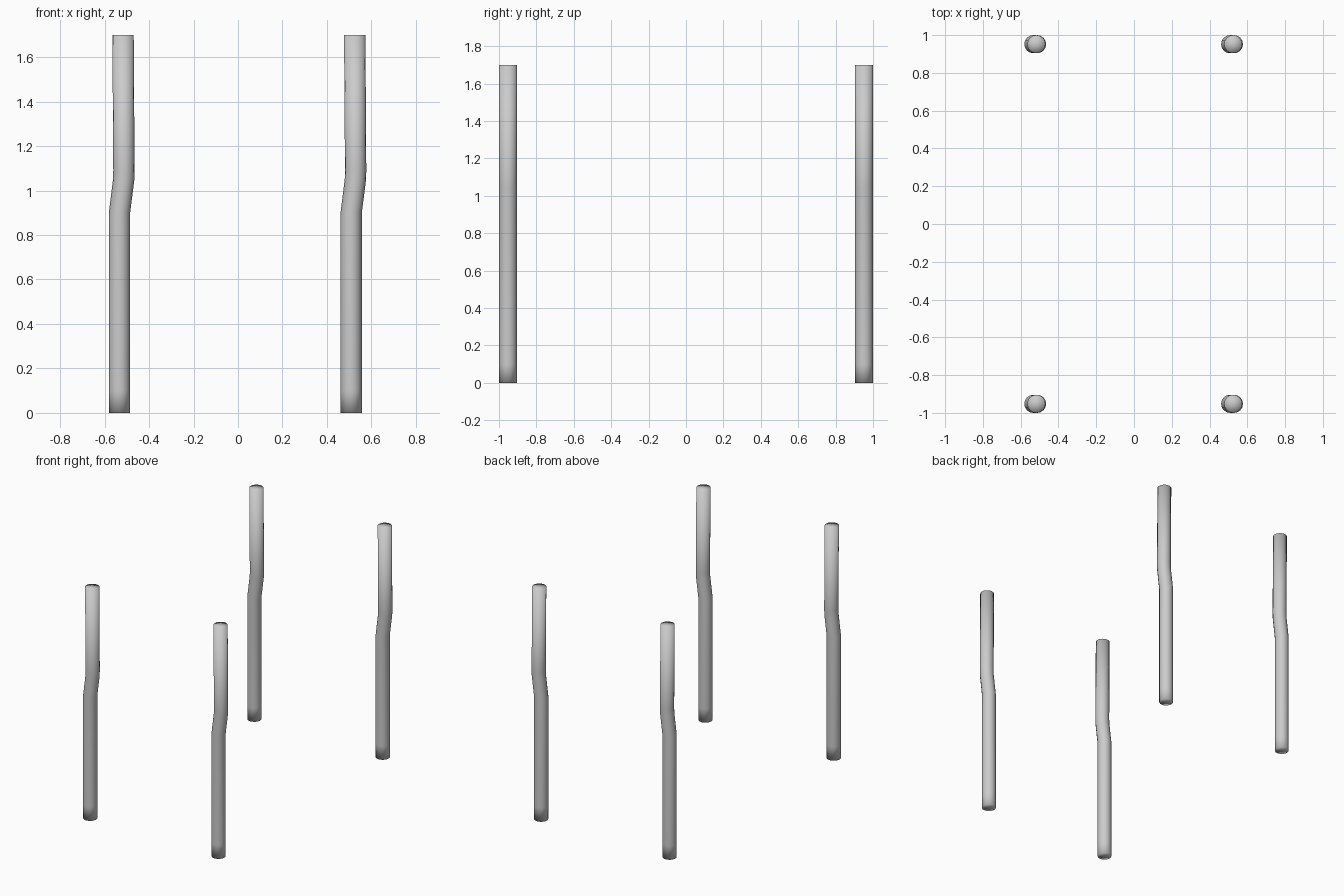
import bpy, bmesh, math

default = bpy.data.objects.get("Cube")
if default:
    bpy.data.objects.remove(default)

SIDES = 16
RADIUS = 0.048
HALF_X = 0.521
HALF_Y = 0.952

# Centre line of one post: (sideways offset, height)
PATH = [(-0.012, 0), (-0.012, 0.1), (-0.012, 0.9),
        (0.007, 1.05), (0.008, 1.09), (0.004, 1.7)]


def make_post(name, x, y):
    bm = bmesh.new()
    rings = []
    for dx, z in PATH:
        ring = []
        for i in range(SIDES):
            a = math.tau * i / SIDES
            ring.append(bm.verts.new((dx + RADIUS * math.cos(a),
                                      RADIUS * math.sin(a), z)))
        rings.append(ring)

    # Wall of the post
    for low, high in zip(rings, rings[1:]):
        for i in range(SIDES):
            j = (i + 1) % SIDES
            bm.faces.new((low[i], low[j], high[j], high[i]))

    # Flat end caps, fanned from a centre point
    for ring, (dx, z) in ((rings[0], PATH[0]), (rings[-1], PATH[-1])):
        centre = bm.verts.new((dx, 0, z))
        for i in range(SIDES):
            bm.faces.new((ring[i], ring[(i + 1) % SIDES], centre))

    bmesh.ops.recalc_face_normals(bm, faces=bm.faces)
    for face in bm.faces:
        face.smooth = True
    mesh = bpy.data.meshes.new(name)
    bm.to_mesh(mesh)
    bm.free()
    post = bpy.data.objects.new(name, mesh)
    post.location = (x, y, 0)
    bpy.context.collection.objects.link(post)


# Four posts, all bending the same way
for end, y in (("front", -HALF_Y), ("back", HALF_Y)):
    for side, x in (("left", HALF_X), ("right", -HALF_X)):
        make_post(f"{end}_{side}_post", x, y)
